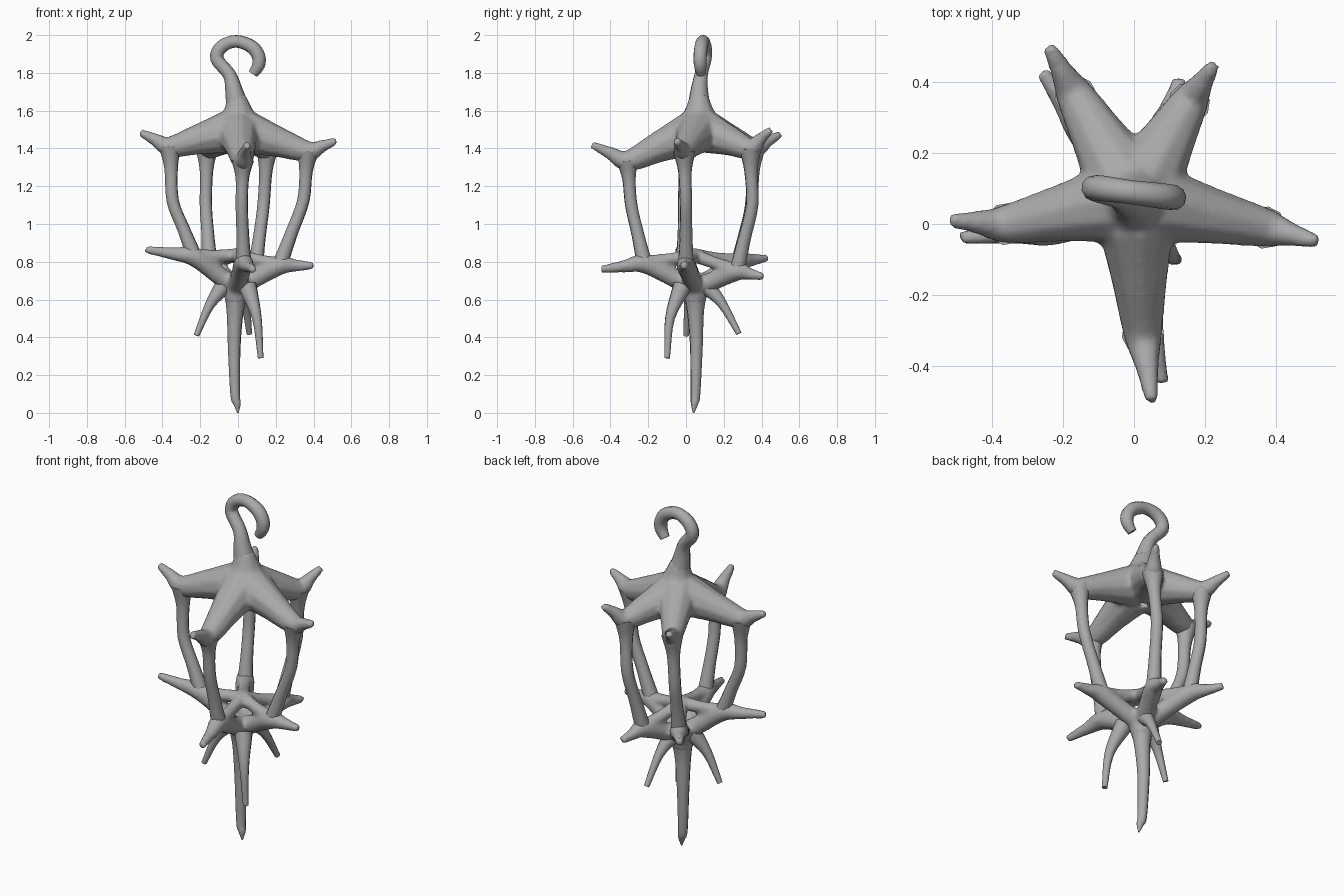
import bpy, bmesh, math
from mathutils import Vector

cube = bpy.data.objects.get("Cube")
if cube:
    bpy.data.objects.remove(cube, do_unlink=True)

grey = bpy.data.materials.new("plain grey")
grey.use_nodes = True
grey.diffuse_color = (0.4, 0.4, 0.4, 1)
grey.node_tree.nodes["Principled BSDF"].inputs["Base Color"].default_value = grey.diffuse_color


def spline(points, steps=4):
    """Smooth path through (x, y, z, radius) points."""
    p = [Vector(q) for q in points]
    p = [p[0] * 2 - p[1]] + p + [p[-1] * 2 - p[-2]]
    out = []
    for a, b, c, d in zip(p, p[1:], p[2:], p[3:]):
        for i in range(steps):
            t = i / steps
            out.append(0.5 * (2 * b + (c - a) * t + (2 * a - 5 * b + 4 * c - d) * t ** 2
                              + (3 * b - a - 3 * c + d) * t ** 3))
    return out + [p[-2]]


def tube(bm, points, sides=10):
    """Closed tapered tube swept along a smooth path."""
    path = spline(points)
    pos = [q.to_3d() for q in path]
    first = (pos[1] - pos[0]).normalized()
    u = first.orthogonal().normalized()
    rings = []
    for i, q in enumerate(pos):
        d = (pos[min(i + 1, len(pos) - 1)] - pos[max(i - 1, 0)]).normalized()
        u = (u - d * u.dot(d)).normalized()
        v = d.cross(u)
        rings.append([bm.verts.new(q + path[i].w * (u * math.cos(a) + v * math.sin(a)))
                      for a in (math.tau * k / sides for k in range(sides))])
    for r, s in zip(rings, rings[1:]):
        for k in range(sides):
            n = (k + 1) % sides
            bm.faces.new((r[k], r[n], s[n], s[k]))
    bm.faces.new(rings[0][::-1])
    bm.faces.new(rings[-1])


def part(name, tubes, voxel=0.012, smooth=4):
    """Fuse a group of tubes into one softly blended part."""
    bm = bmesh.new()
    for t in tubes:
        tube(bm, t)
    mesh = bpy.data.meshes.new(name)
    bm.to_mesh(mesh)
    bm.free()
    mesh.materials.append(grey)
    obj = bpy.data.objects.new(name, mesh)
    bpy.context.collection.objects.link(obj)
    if voxel:
        rm = obj.modifiers.new("fuse", "REMESH")
        rm.mode = "VOXEL"
        rm.voxel_size = voxel
        rm.use_smooth_shade = True
        sm = obj.modifiers.new("soften", "SMOOTH")
        sm.iterations = smooth
        sm.factor = 0.5
    else:
        bpy.ops.object.select_all(action="DESELECT")
        obj.select_set(True)
        bpy.context.view_layer.objects.active = obj
        bpy.ops.object.shade_smooth_by_angle(angle=math.radians(40))
    return obj


# Each leg: roof tip, roof joint, post middle, post foot, lower spike tip
legs = {
    "left": ((0.52, -0.05, 1.44), (0.37, -0.01, 1.385), (0.345, 0, 1.12), (0.22, 0, 0.78), (0.40, -0.01, 0.78)),
    "right": ((-0.52, 0.01, 1.485), (-0.36, 0, 1.41), (-0.345, -0.01, 1.12), (-0.23, -0.01, 0.825), (-0.49, -0.04, 0.865)),
    "front": ((0.05, -0.5, 1.42), (0.025, -0.31, 1.335), (0.02, -0.29, 1.1), (0.03, -0.22, 0.79), (0.08, -0.45, 0.76)),
    "back_left": ((0.225, 0.45, 1.5), (0.155, 0.34, 1.4), (0.135, 0.35, 1.1), (0.09, 0.27, 0.75), (0.13, 0.41, 0.72)),
    "back_right": ((-0.24, 0.5, 1.475), (-0.165, 0.36, 1.4), (-0.17, 0.345, 1.1), (-0.15, 0.28, 0.8), (-0.26, 0.43, 0.82)),
}
roof_centre = Vector((0, 0.07, 1.5))
basket_top = Vector((0, 0.04, 0.835))
basket_floor = Vector((-0.01, 0.05, 0.66))

# Star-shaped roof with a domed middle and upturned horns
roof = [[(0, 0.07, 1.42, 0.13), (0, 0.07, 1.47, 0.165), (0, 0.07, 1.54, 0.125),
         (0, 0.07, 1.6, 0.08), (-0.01, 0.07, 1.68, 0.05)]]
for tip, joint, *_ in legs.values():
    tip, joint = Vector(tip), Vector(joint)
    near = roof_centre.lerp(joint, 0.15)
    half = roof_centre.lerp(joint, 0.58)
    roof.append([(*near, 0.115), (*half, 0.082), (*joint, 0.056), (*joint.lerp(tip, 0.5), 0.034), (*tip, 0.02)])
part("roof", roof)

# Hanging hook
part("hook", [[(0, 0.07, 1.6, 0.065), (-0.02, 0.07, 1.7, 0.048), (-0.045, 0.08, 1.79, 0.036),
               (-0.112, 0.1, 1.875, 0.036), (-0.085, 0.1, 1.94, 0.036), (-0.01, 0.09, 1.967, 0.034),
               (0.07, 0.08, 1.94, 0.036), (0.108, 0.075, 1.89, 0.036), (0.108, 0.075, 1.84, 0.034),
               (0.08, 0.08, 1.795, 0.026)]], voxel=0)

# Bowed posts between roof and basket
for side, (_, joint, mid, foot, _) in legs.items():
    lower = Vector(mid).lerp(Vector(foot), 0.55)
    lower += (Vector(mid) - Vector(foot)) * Vector((1, 1, 0)).length * 0.03
    part(side + "_post", [[(*joint, 0.06), (*Vector(joint).lerp(Vector(mid), 0.4), 0.036), (*mid, 0.033),
                           (*lower, 0.034), (*foot, 0.042)]], voxel=0)

# Open basket: spokes to an upper and a lower hub, with spikes pointing outward
basket = [[(*(basket_floor + Vector((0, 0, 0.05))), 0.06), (*basket_floor, 0.07), (-0.015, 0.05, 0.58, 0.055)]]
for *_, foot, tip in legs.values():
    foot, tip = Vector(foot), Vector(tip)
    basket.append([(*basket_top, 0.04), (*basket_top.lerp(foot, 0.5), 0.034), (*foot, 0.046)])
    basket.append([(*basket_floor, 0.058), (*basket_floor.lerp(foot, 0.5), 0.05), (*foot, 0.052),
                   (*foot.lerp(tip, 0.45), 0.034), (*tip, 0.02)])
part("basket", basket)

# Long central pendant
part("pendant", [[(-0.01, 0.05, 0.66, 0.07), (-0.015, 0.05, 0.54, 0.046), (-0.02, 0.055, 0.35, 0.034),
                  (-0.015, 0.05, 0.1, 0.026), (-0.005, 0.045, 0.05, 0.02), (0, 0.04, 0.0, 0.004)]], voxel=0)

# Three small dangling spikes
for name, root, bend, tip in (
        ("left_drop", (0.05, -0.02, 0.67), (0.1, -0.085, 0.5), (0.12, -0.1, 0.29)),
        ("right_drop", (-0.07, 0.04, 0.68), (-0.15, 0.015, 0.57), (-0.22, 0, 0.41)),
        ("back_drop", (0.01, 0.1, 0.68), (0.04, 0.19, 0.58), (0.06, 0.28, 0.42))):
    part(name, [[(*root, 0.05), (*bend, 0.026), (*tip, 0.015)]], voxel=0)
